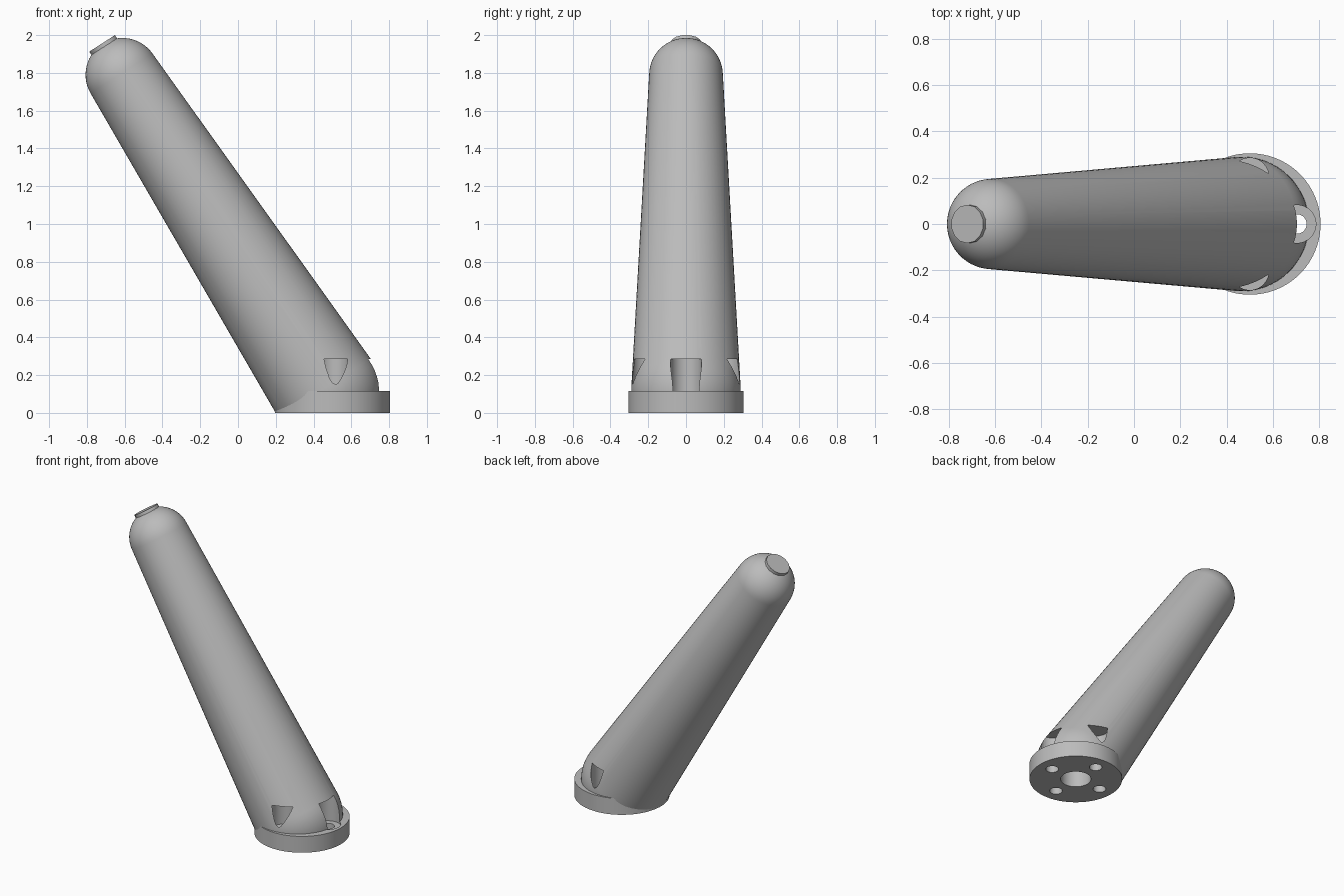
import bpy, bmesh
from math import asin, atan2, cos, sin, pi, hypot
from mathutils import Matrix, Vector

cube = bpy.data.objects.get("Cube")
if cube:
    bpy.data.objects.remove(cube, do_unlink=True)

grey = bpy.data.materials.new("plain grey")
grey.use_nodes = True
grey.diffuse_color = (0.5, 0.5, 0.5, 1)
grey.node_tree.nodes["Principled BSDF"].inputs["Base Color"].default_value = (0.5, 0.5, 0.5, 1)

# Main dimensions
FOOT_X, FOOT_R, FOOT_H = 0.5, 0.305, 0.115
LOW, LOW_R = Vector((0.465, 0, 0.12)), 0.29
TOP, TOP_R = Vector((-0.612, 0, 1.79)), 0.195
axis = TOP - LOW
tilt = Matrix.Rotation(atan2(axis.x, axis.z), 4, 'Y')


def add_object(name, bm):
    bmesh.ops.recalc_face_normals(bm, faces=bm.faces[:])
    mesh = bpy.data.meshes.new(name)
    bm.to_mesh(mesh)
    bm.free()
    mesh.materials.append(grey)
    obj = bpy.data.objects.new(name, mesh)
    bpy.context.collection.objects.link(obj)
    return obj


def cylinder(name, x, y, z0, z1, radius, sides=32):
    bm = bmesh.new()
    bmesh.ops.create_cone(bm, cap_ends=True, segments=sides, radius1=radius, radius2=radius,
                          depth=z1 - z0, matrix=Matrix.Translation((x, y, (z0 + z1) / 2)))
    return add_object(name, bm)


def cut(obj, cutters):
    bpy.context.view_layer.objects.active = obj
    for cutter in cutters:
        mod = obj.modifiers.new("cut", 'BOOLEAN')
        mod.operation = 'DIFFERENCE'
        mod.solver = 'EXACT'
        mod.object = cutter
        bpy.ops.object.modifier_apply(modifier=mod.name)


# Tapered arm with round ends, turned from a profile
taper = asin((LOW_R - TOP_R) / axis.length)
STEPS = 14
profile = []
for centre, radius, start, end in ((0, LOW_R, -pi / 2, taper), (axis.length, TOP_R, taper, pi / 2)):
    for i in range(STEPS + 1):
        a = start + (end - start) * i / STEPS
        profile.append((radius * cos(a), 0, centre + radius * sin(a)))
bm = bmesh.new()
verts = [bm.verts.new(p) for p in profile]
edges = [bm.edges.new(pair) for pair in zip(verts, verts[1:])]
bmesh.ops.spin(bm, geom=verts + edges, axis=(0, 0, 1), cent=(0, 0, 0),
               angle=2 * pi, steps=64, use_duplicate=False)
bmesh.ops.remove_doubles(bm, verts=bm.verts[:], dist=0.0005)
bmesh.ops.transform(bm, matrix=Matrix.Translation(LOW) @ tilt, verts=bm.verts[:])
arm = add_object("arm", bm)

# Round mounting foot
foot = cylinder("mounting_foot", FOOT_X, 0, 0, FOOT_H, FOOT_R, 96)

# Cutters: ground trim, cable hole, screw holes and driver pockets
ground = cylinder("ground_cutter", FOOT_X, 0, -1, 0.001, 1.5)
holes = [cylinder("cable_hole_cutter", FOOT_X, 0, -0.2, 0.28, 0.1)]
for i in range(4):
    x = FOOT_X + 0.203 * cos(i * pi / 2)
    y = 0.203 * sin(i * pi / 2)
    holes.append(cylinder("screw_hole_cutter", x, y, -0.2, 0.2, 0.042))
    holes.append(cylinder("driver_pocket_cutter", x, y, 0.1, 0.285, 0.082))
cut(arm, [ground] + holes)
cut(foot, holes)
for cutter in [ground] + holes:
    bpy.data.objects.remove(cutter, do_unlink=True)

# Flat disc on the tip
tip = cylinder("tip_disc", 0, 0, 0.172, 0.198, 0.083, 14)
tip.data.transform(Matrix.Translation(TOP) @ tilt)

# Smooth shading with crisp edges
for obj in (arm, foot, tip):
    bpy.ops.object.select_all(action='DESELECT')
    obj.select_set(True)
    bpy.context.view_layer.objects.active = obj
    bpy.ops.object.shade_smooth_by_angle(angle=0.5)
